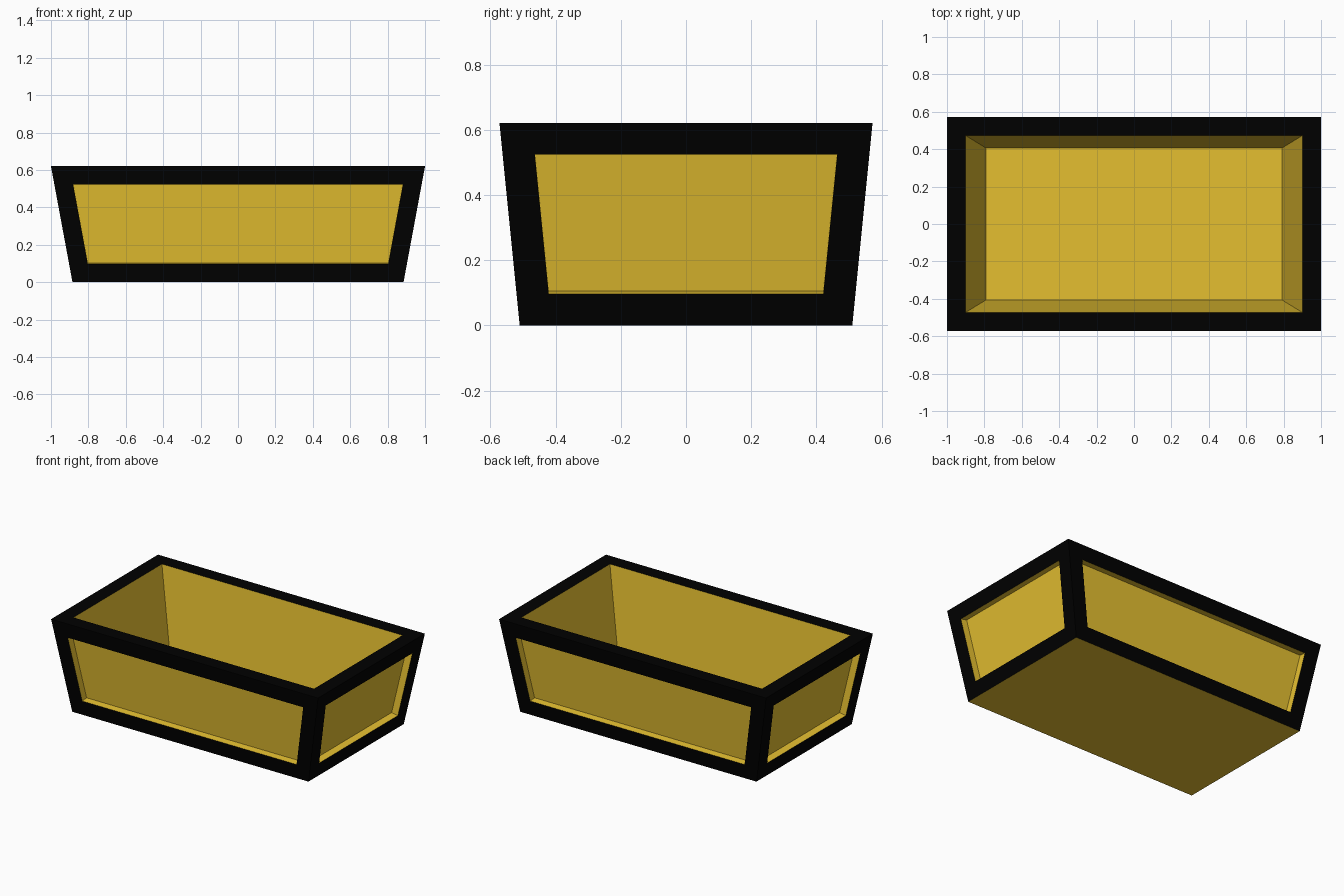
import bpy, bmesh

if "Cube" in bpy.data.objects:
    bpy.data.objects.remove(bpy.data.objects["Cube"])

HEIGHT = 0.62
FRAME = 0.098      # width of the dark frame
RECESS = 0.047     # depth of the side panels
FLOOR_Z = 0.03


def material(name, color):
    m = bpy.data.materials.new(name)
    m.diffuse_color = (*color, 1)
    m.use_nodes = True
    m.node_tree.nodes["Principled BSDF"].inputs["Base Color"].default_value = m.diffuse_color
    return m


bm = bmesh.new()


def ring(hx, hy, z):
    return [bm.verts.new((sx * hx, sy * hy, z))
            for sx, sy in ((-1, -1), (1, -1), (1, 1), (-1, 1))]


# Flared outer block
low = ring(0.885, 0.51, 0)
high = ring(1.0, 0.572, HEIGHT)
bottom = bm.faces.new(low[::-1])
top = bm.faces.new(high)
sides = [bm.faces.new((low[i], low[(i + 1) % 4], high[(i + 1) % 4], high[i]))
         for i in range(4)]
bm.normal_update()

# Dark frame around each side and the rim (material 1); centres stay yellow
frame = bmesh.ops.inset_individual(bm, faces=sides + [top], thickness=FRAME,
                                   use_even_offset=True)
for f in frame["faces"]:
    f.material_index = 1
bm.normal_update()

# Recessed side panels
for f in sides:
    n = f.normal.copy()
    panel = bmesh.ops.extrude_discrete_faces(bm, faces=[f])["faces"][0]
    bmesh.ops.translate(bm, verts=panel.verts, vec=-n * RECESS)

# Tapered cavity
floor = bmesh.ops.extrude_discrete_faces(bm, faces=[top])["faces"][0]
for v in floor.verts:
    v.co = (0.791 if v.co.x > 0 else -0.791,
            0.406 if v.co.y > 0 else -0.406, FLOOR_Z)

bmesh.ops.recalc_face_normals(bm, faces=bm.faces[:])
mesh = bpy.data.meshes.new("open_crate")
bm.to_mesh(mesh)
bm.free()
mesh.materials.append(material("yellow_panel", (0.78, 0.52, 0.03)))
mesh.materials.append(material("black_frame", (0.0, 0.0, 0.0)))
crate = bpy.data.objects.new("open_crate", mesh)
bpy.context.collection.objects.link(crate)
